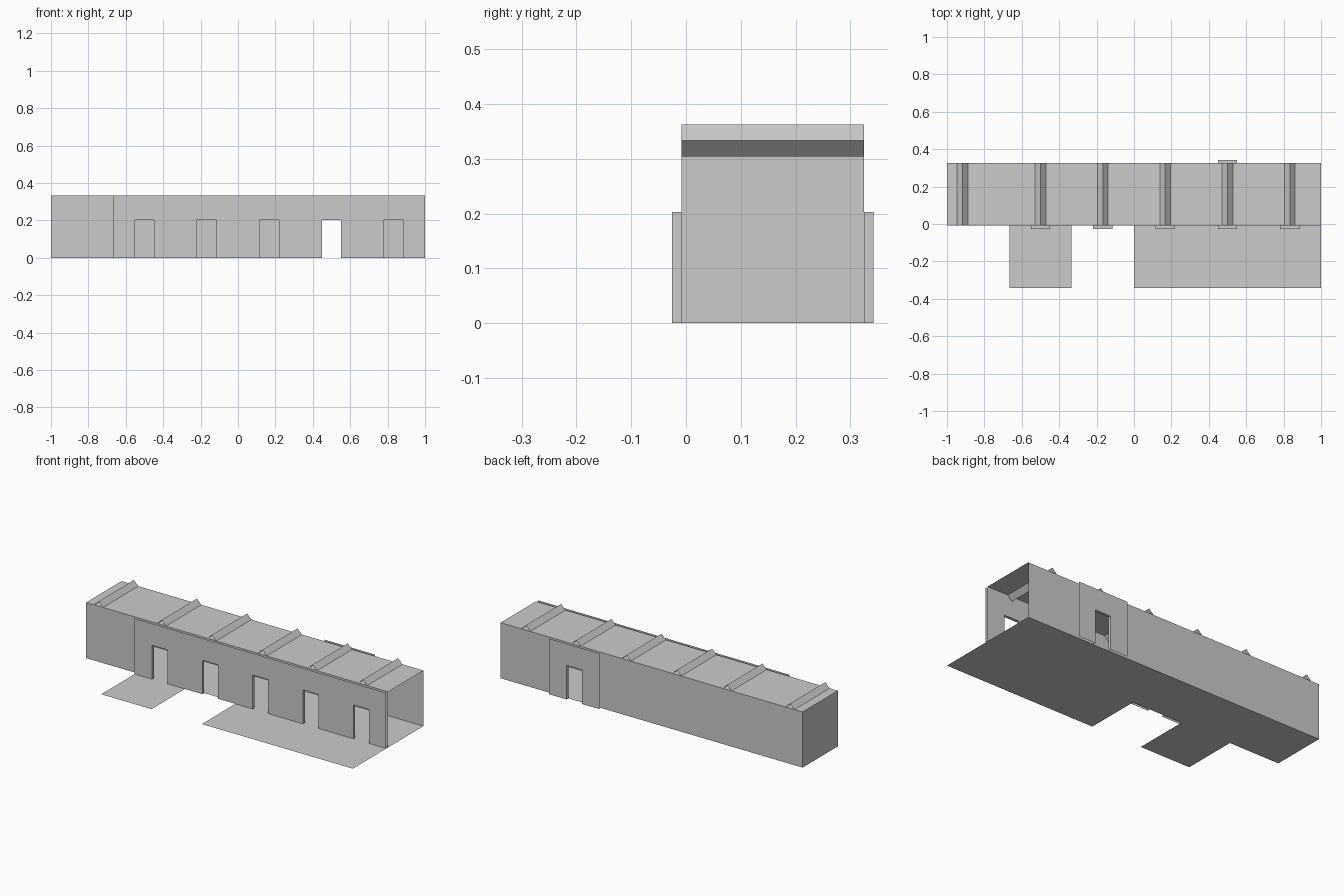
import bpy, bmesh

if "Cube" in bpy.data.objects:
    bpy.data.objects.remove(bpy.data.objects["Cube"])

T = 1 / 3                      # tile size and wall height
Y0, Y1 = -0.0085, 0.325        # corridor front and back
GAP = 0.017                    # spacing of the doubled door walls
DW, DH = 0.0515, 0.203         # door half width and height


def build(name, polys):
    """Make one object from a list of polygons."""
    bm = bmesh.new()
    for p in polys:
        bm.faces.new([bm.verts.new(v) for v in p])
    bmesh.ops.remove_doubles(bm, verts=bm.verts[:], dist=1e-5)
    me = bpy.data.meshes.new(name)
    bm.to_mesh(me)
    bm.free()
    ob = bpy.data.objects.new(name, me)
    bpy.context.collection.objects.link(ob)
    return ob


def flat(x0, x1, y0, y1, z, up=True):
    q = [(x0, y0, z), (x1, y0, z), (x1, y1, z), (x0, y1, z)]
    return q if up else q[::-1]


def wall(x0, x1, y):
    return [(x0, y, 0), (x1, y, 0), (x1, y, T), (x0, y, T)]


def door_wall(name, x0, y_in, y_out):
    """Two thin panels joined by the reveal of a doorway."""
    c, x1 = x0 + T / 2, x0 + T
    a, b = c - DW, c + DW
    outline = [(x0, 0), (a, 0), (a, DH), (b, DH), (b, 0), (x1, 0), (x1, T), (x0, T)]
    arch = [(a, 0), (a, DH), (b, DH), (b, 0)]
    polys = [[(x, y_out, z) for x, z in outline],
             [(x, y_in, z) for x, z in reversed(outline)]]
    for (xa, za), (xb, zb) in zip(arch, arch[1:]):
        polys.append([(xa, y_out, za), (xa, y_in, za), (xb, y_in, zb), (xb, y_out, zb)])
    build(name, polys)


# Floors: corridor plus the side-room tiles
build("corridor_floor", [flat(-1 + i * T, -1 + (i + 1) * T, Y0, Y1, 0) for i in range(6)])
build("side_room_floor", [flat(-1 + i * T, -1 + (i + 1) * T, Y0 - T, Y0, 0) for i in (1, 3, 4, 5)])

# Ceiling
build("ceiling", [flat(-1 + i * T, -1 + (i + 1) * T, Y0, Y1, T) for i in range(6)])

# Plain walls (the right end stays open)
build("end_wall", [[(-1, Y1, 0), (-1, Y0, 0), (-1, Y0, T), (-1, Y1, T)]])
build("front_wall", [wall(-1, -1 + T, Y0)])
build("back_wall", [wall(-1 + i * T, -1 + (i + 1) * T, Y1)[::-1] for i in (0, 1, 2, 3, 5)])

# Doorway walls
for i in range(1, 6):
    door_wall(f"front_door_wall_{i}", -1 + i * T, Y0, Y0 - GAP)
door_wall("back_door_wall", T, Y1, Y1 + GAP)

# Diamond-section beams across the ceiling, open at the ends
R = 0.029
for i, x in enumerate((-0.917, -0.5, -0.167, 0.167, 0.5, 0.833)):
    d = [(x + R, T), (x, T + R), (x - R, T), (x, T - R)]
    polys = []
    for (xa, za), (xb, zb) in zip(d, d[1:] + d[:1]):
        polys.append([(xa, Y0, za), (xa, Y1, za), (xb, Y1, zb), (xb, Y0, zb)])
    build(f"ceiling_beam_{i + 1}", polys)
